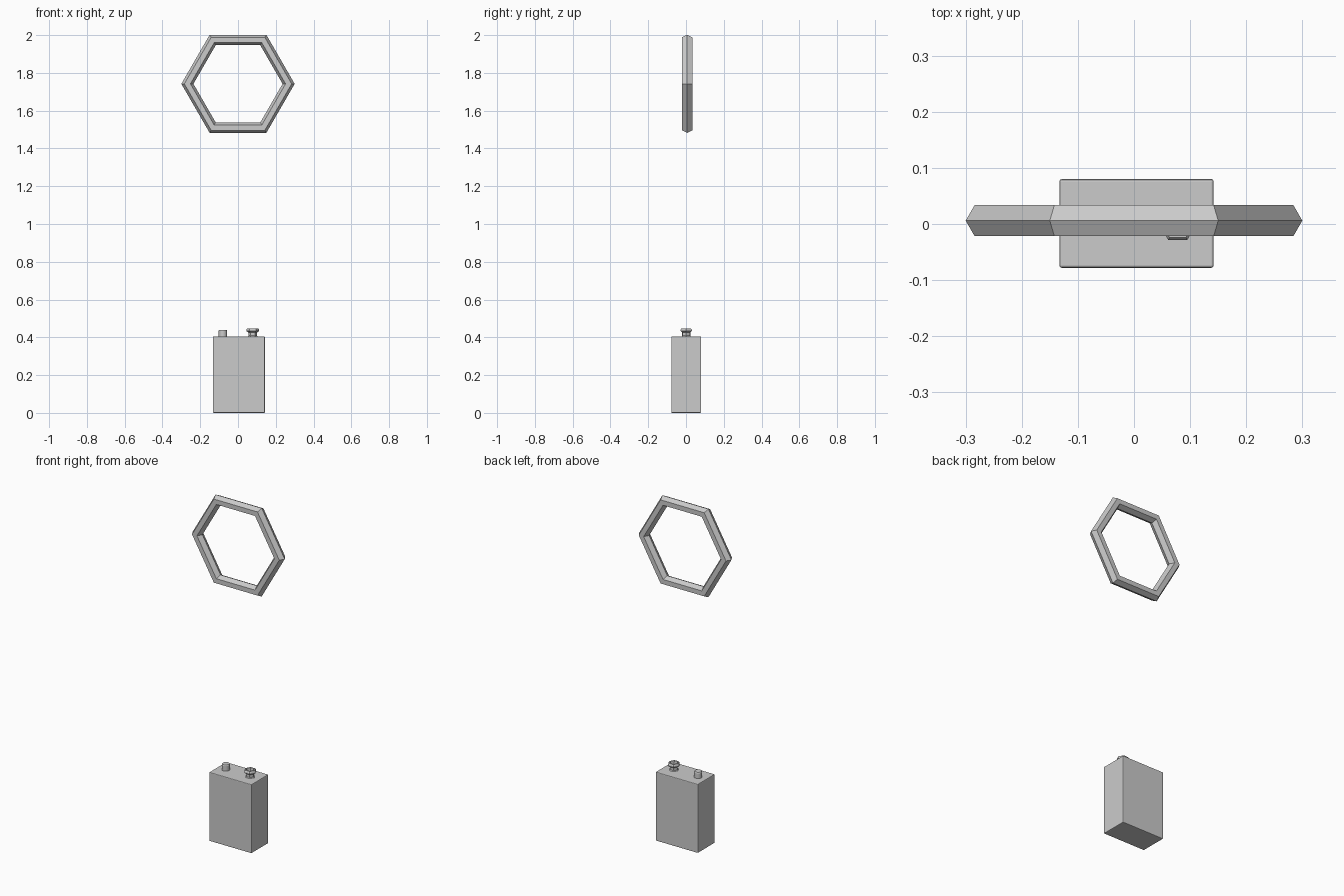
import bpy, bmesh, math

cube = bpy.data.objects.get("Cube")
if cube:
    bpy.data.objects.remove(cube)

grey = bpy.data.materials.new("plain grey")
grey.use_nodes = True
colour = (0.6, 0.6, 0.6, 1)
grey.diffuse_color = colour
grey.node_tree.nodes["Principled BSDF"].inputs["Base Color"].default_value = colour


def finish(name, bm):
    bmesh.ops.recalc_face_normals(bm, faces=bm.faces)
    mesh = bpy.data.meshes.new(name)
    bm.to_mesh(mesh)
    bm.free()
    mesh.materials.append(grey)
    obj = bpy.data.objects.new(name, mesh)
    bpy.context.collection.objects.link(obj)
    return obj


def lathe(name, profile, sides, location):
    """Stack polygon rings of (radius, z) and cap both ends."""
    bm = bmesh.new()
    rings = []
    for r, z in profile:
        angles = [2 * math.pi * i / sides for i in range(sides)]
        rings.append([bm.verts.new((r * math.cos(a), r * math.sin(a), z)) for a in angles])
    for low, high in zip(rings, rings[1:]):
        for i in range(sides):
            j = (i + 1) % sides
            bm.faces.new((low[i], low[j], high[j], high[i]))
    bm.faces.new(rings[0])
    bm.faces.new(rings[-1])
    obj = finish(name, bm)
    obj.location = location
    return obj


# Floating hexagonal ring with a hexagonal section
bpy.ops.mesh.primitive_torus_add(
    major_segments=6, minor_segments=6, major_radius=0.268, minor_radius=0.032,
    location=(0, 0.006, 1.742), rotation=(math.pi / 2, 0, 0))
ring = bpy.context.object
ring.name = "hexagonal_ring"
ring.data.materials.append(grey)

# Battery body with lightly rounded edges
bm = bmesh.new()
bmesh.ops.create_cube(bm, size=1)
bmesh.ops.scale(bm, vec=(0.275, 0.158, 0.405), verts=bm.verts)
body = finish("battery_body", bm)
body.location = (0.0045, 0.001, 0.2025)
bevel = body.modifiers.new("rounded edges", "BEVEL")
bevel.width = 0.004
bevel.segments = 2

# Round stud terminal
stud = lathe("stud_terminal", [(0.022, 0), (0.022, 0.03), (0.019, 0.035)],
             16, (-0.08, 0.001, 0.405))
bpy.context.view_layer.objects.active = stud
stud.select_set(True)
bpy.ops.object.shade_smooth_by_angle()

# Flared socket terminal with a recessed top
lathe("socket_terminal",
      [(0.027, 0), (0.022, 0.004), (0.022, 0.02), (0.034, 0.028), (0.034, 0.036),
       (0.029, 0.043), (0.022, 0.043), (0.018, 0.02)],
      6, (0.078, 0.001, 0.405))
